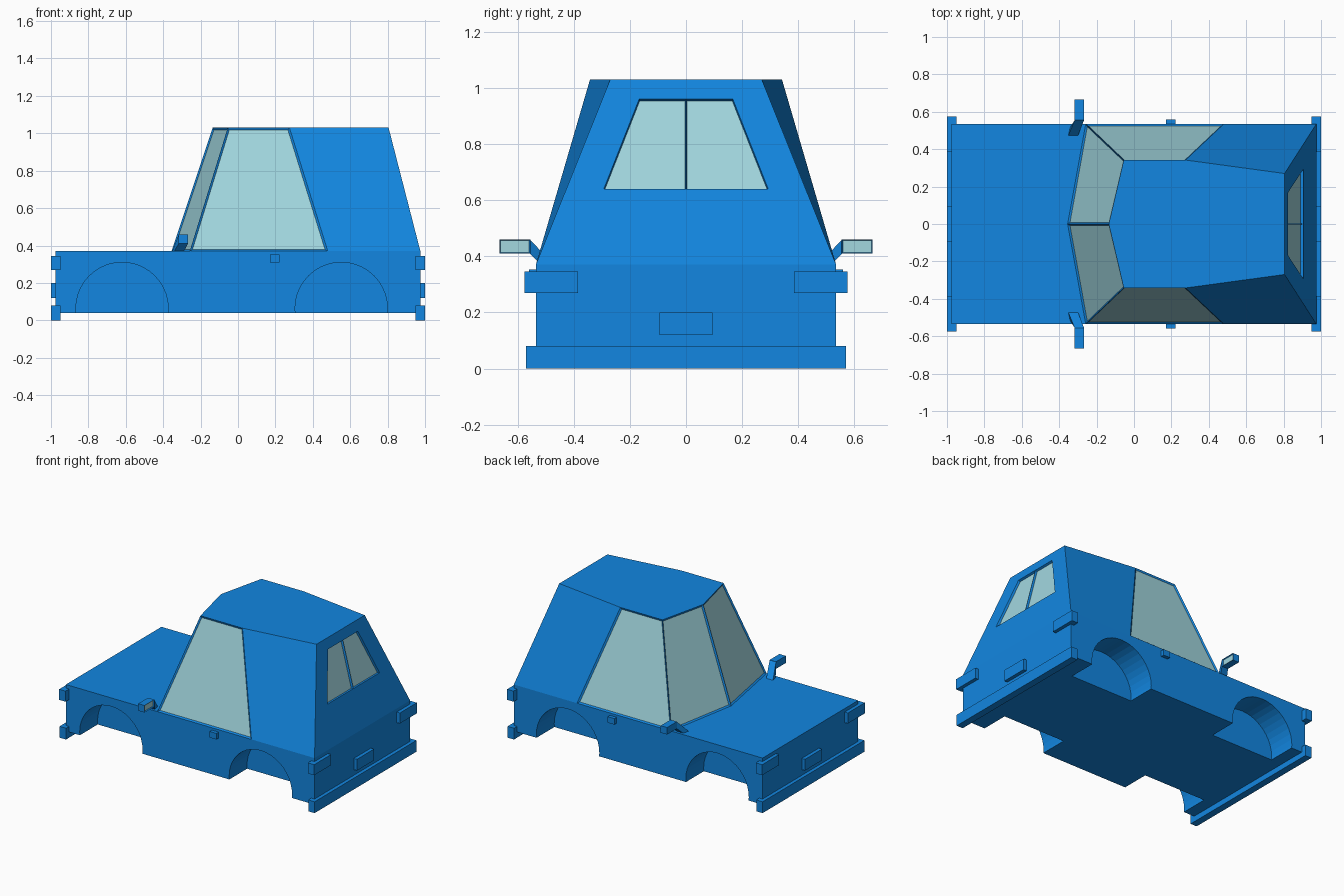
import bpy, bmesh
from mathutils import Matrix

if "Cube" in bpy.data.objects:
    bpy.data.objects.remove(bpy.data.objects["Cube"])


def material(name, color):
    m = bpy.data.materials.new(name)
    m.diffuse_color = color
    m.use_nodes = True
    m.node_tree.nodes["Principled BSDF"].inputs["Base Color"].default_value = m.diffuse_color
    return m


BLUE = material("blue_paint", (0.006, 0.24, 0.75, 1))
GLASS = material("pale_glass", (0.36, 0.68, 0.74, 1))


def finish(name, bm, recalc=True):
    if recalc:
        bmesh.ops.recalc_face_normals(bm, faces=bm.faces[:])
    me = bpy.data.meshes.new(name)
    bm.to_mesh(me)
    bm.free()
    me.materials.append(BLUE)
    me.materials.append(GLASS)
    ob = bpy.data.objects.new(name, me)
    bpy.context.collection.objects.link(ob)
    return ob


def add_box(bm, x, y, z):
    size = (x[1] - x[0], y[1] - y[0], z[1] - z[0])
    mid = ((x[0] + x[1]) / 2, (y[0] + y[1]) / 2, (z[0] + z[1]) / 2)
    bmesh.ops.create_cube(bm, size=1, matrix=Matrix.Translation(mid) @ Matrix.Diagonal((*size, 1)))


def box(name, x, y, z):
    bm = bmesh.new()
    add_box(bm, x, y, z)
    return finish(name, bm)


def pane(bm, faces, thickness, depth):
    # recessed glass inside a painted frame
    bmesh.ops.inset_individual(bm, faces=faces, thickness=thickness, depth=-depth, use_even_offset=True)
    for f in faces:
        f.material_index = 1


# lower body with four wheel wells cut in
body = box("lower_body", (-0.975, 0.975), (-0.535, 0.535), (0.04, 0.37))
bm = bmesh.new()
for cx in (-0.62, 0.552):
    for s in (-1, 1):
        m = Matrix.Translation((cx, s * 0.485, 0.063)) @ Matrix.Rotation(1.5707963, 4, "X")
        bmesh.ops.create_cone(bm, cap_ends=True, segments=40, radius1=0.247, radius2=0.247, depth=0.3, matrix=m)
cutter = finish("wheel_well_cutter", bm)
cutter.hide_render = True
mod = body.modifiers.new("wells", "BOOLEAN")
mod.operation, mod.solver, mod.object = "DIFFERENCE", "EXACT", cutter
bpy.context.view_layer.objects.active = body
bpy.ops.object.modifier_apply(modifier=mod.name)
bpy.data.objects.remove(cutter)

# cabin: half outline points, mirrored across y
Z0, Z1 = 0.37, 1.03


def rear_x(z):
    return 0.975 - 0.17 * (z - Z0) / (Z1 - Z0)


half = {
    "nose_b": (-0.355, 0, Z0), "nose_t": (-0.135, 0, Z1),
    "post_b": (-0.258, 0.535, Z0), "post_t": (-0.055, 0.342, Z1),
    "mid_b": (0.48, 0.535, Z0), "mid_t": (0.275, 0.342, Z1),
    "tail_b": (rear_x(Z0), 0.535, Z0), "tail_t": (rear_x(Z1), 0.27, Z1),
    "win_b": (rear_x(0.64), 0.293, 0.64), "win_t": (rear_x(0.96), 0.167, 0.96),
    "wmid_b": (rear_x(0.64), 0, 0.64), "wmid_t": (rear_x(0.96), 0, 0.96),
    "end_b": (rear_x(Z0), 0, Z0), "end_t": (rear_x(Z1), 0, Z1),
}
panels = [
    "nose_b post_b post_t nose_t", "post_b mid_b mid_t post_t", "wmid_b wmid_t win_t win_b",
    "mid_b tail_b tail_t mid_t", "nose_t post_t mid_t tail_t end_t",
    "end_b wmid_b win_b tail_b", "tail_b win_b win_t tail_t", "win_t wmid_t end_t tail_t",
    "nose_b post_b mid_b tail_b end_b",
]
bm = bmesh.new()
front_glass, rear_glass = [], []
for s in (1, -1):
    v = {k: bm.verts.new((x, y * s, z)) for k, (x, y, z) in half.items()}
    for i, p in enumerate(panels):
        f = bm.faces.new([v[k] for k in p.split()])
        if i < 2:
            front_glass.append(f)
        elif i == 2:
            rear_glass.append(f)
bmesh.ops.remove_doubles(bm, verts=bm.verts[:], dist=1e-4)
bmesh.ops.recalc_face_normals(bm, faces=bm.faces[:])
pane(bm, front_glass, 0.011, 0.008)
pane(bm, rear_glass, 0.003, 0.015)
finish("cabin", bm, recalc=False)

# bumpers, plates and lamps, same at both ends
for end, s in (("front", -1), ("rear", 1)):
    x = sorted((s * 0.95, s * 1.0))
    box(end + "_bumper", x, (-0.57, 0.57), (0, 0.08))
    box(end + "_plate", x, (-0.095, 0.095), (0.12, 0.2))
    for side, t in (("left", -1), ("right", 1)):
        box(f"{end}_{side}_lamp", x, sorted((t * 0.385, t * 0.575)), (0.27, 0.345))

# door handles and wing mirrors on both sides
for side, t in (("left", -1), ("right", 1)):
    box(side + "_door_handle", (0.17, 0.222), sorted((t * 0.52, t * 0.56)), (0.31, 0.353))

    bm = bmesh.new()
    add_box(bm, (-0.317, -0.267), sorted((t * 0.555, t * 0.665)), (0.41, 0.46))
    bmesh.ops.recalc_face_normals(bm, faces=bm.faces[:])
    pane(bm, [f for f in bm.faces if f.normal.x > 0.9], 0.004, 0.008)
    finish(side + "_mirror", bm, recalc=False)

    # slanted mirror arm
    bm = bmesh.new()
    foot = [(-0.352, 0.47, 0.368), (-0.3, 0.47, 0.368), (-0.29, 0.515, 0.368), (-0.342, 0.515, 0.368)]
    head = [(-0.317, 0.556, 0.46), (-0.267, 0.556, 0.46), (-0.267, 0.556, 0.41), (-0.317, 0.556, 0.41)]
    a, b = ([bm.verts.new((x, y * t, z)) for x, y, z in ring] for ring in (foot, head))
    for i in range(4):
        j = (i + 1) % 4
        bm.faces.new((a[i], a[j], b[j], b[i]))
    bm.faces.new(a)
    bm.faces.new(b)
    finish(side + "_mirror_arm", bm)
